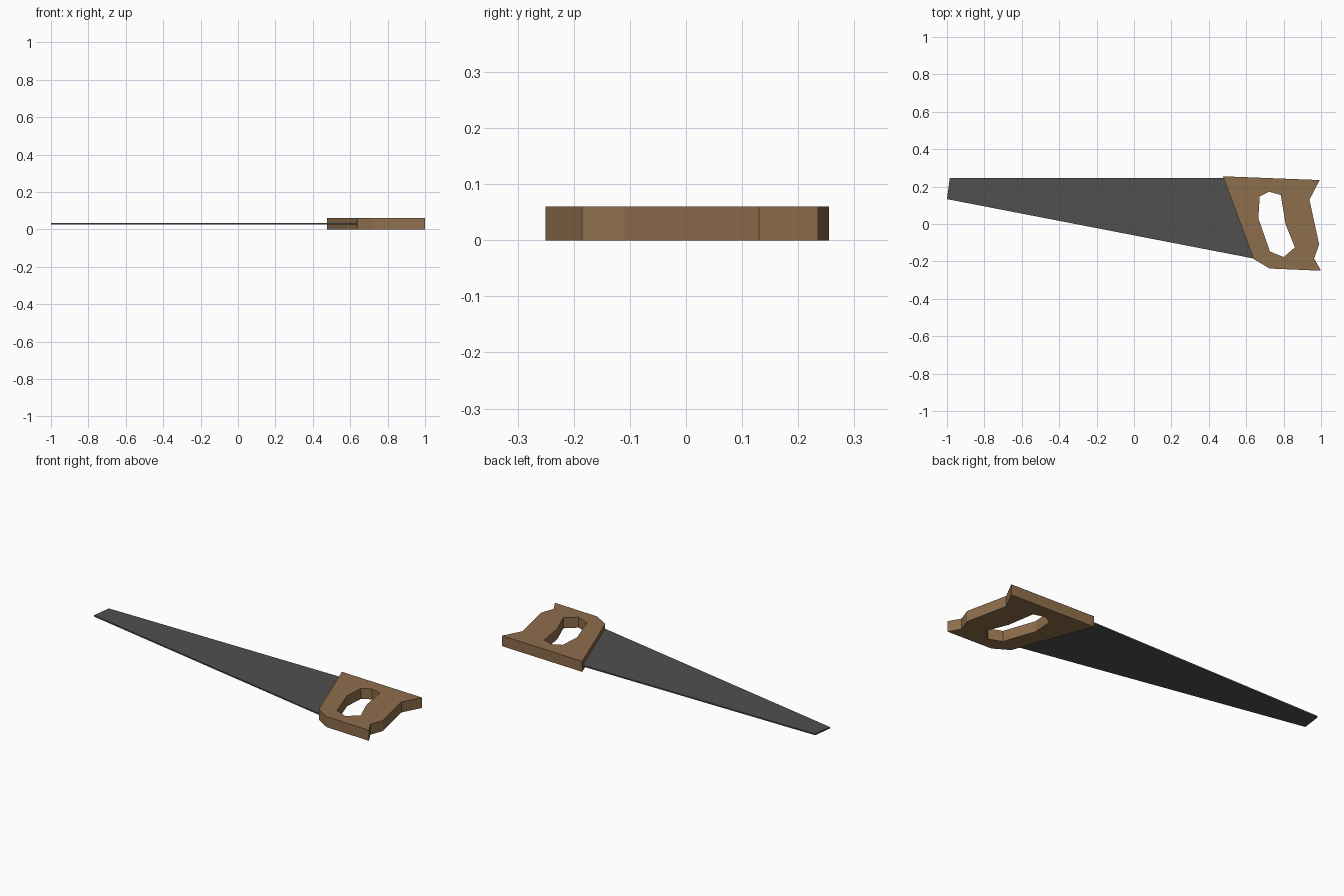
import bpy
import bmesh
from mathutils import Vector

cube = bpy.data.objects.get("Cube")
if cube:
    bpy.data.objects.remove(cube, do_unlink=True)


def make_material(name, color):
    mat = bpy.data.materials.new(name)
    mat.use_nodes = True
    mat.diffuse_color = color
    mat.node_tree.nodes["Principled BSDF"].inputs["Base Color"].default_value = color
    return mat


def make_plate(name, loops, bottom, top, mat):
    """Extrude a flat outline, with optional holes, between two heights."""
    bm = bmesh.new()
    edges = []
    for loop in loops:
        verts = [bm.verts.new((x, y, bottom)) for x, y in loop]
        edges += [bm.edges.new((v, verts[i - 1])) for i, v in enumerate(verts)]
    bmesh.ops.triangle_fill(bm, edges=edges, use_beauty=True, normal=(0, 0, 1))
    result = bmesh.ops.extrude_face_region(bm, geom=bm.faces[:], use_keep_orig=True)
    raised = [g for g in result["geom"] if isinstance(g, bmesh.types.BMVert)]
    bmesh.ops.translate(bm, verts=raised, vec=Vector((0, 0, top - bottom)))
    bmesh.ops.recalc_face_normals(bm, faces=bm.faces[:])
    # Merge the flat triangles back into clean faces
    bmesh.ops.dissolve_limit(bm, angle_limit=0.01, verts=bm.verts[:], edges=bm.edges[:])
    mesh = bpy.data.meshes.new(name)
    bm.to_mesh(mesh)
    bm.free()
    mesh.materials.append(mat)
    obj = bpy.data.objects.new(name, mesh)
    bpy.context.collection.objects.link(obj)
    return obj


wood = make_material("brown wood", (0.27, 0.155, 0.072, 1))
steel = make_material("dark steel", (0.08, 0.08, 0.08, 1))

# Wooden handle with its grip opening
outline = [(0.475, 0.255), (0.993, 0.235), (0.938, 0.13), (0.99, -0.11),
           (0.963, -0.185), (1.0, -0.25), (0.725, -0.238), (0.64, -0.187)]
grip_hole = [(0.672, 0.147), (0.722, 0.173), (0.785, 0.155), (0.81, 0.0),
             (0.86, -0.125), (0.8, -0.177), (0.727, -0.147), (0.665, 0.03)]
make_plate("handle", [outline, grip_hole], 0, 0.06, wood)

# Tapered blade, its heel set into the handle
blade = [(-0.985, 0.245), (-1.0, 0.133), (0.642, -0.185), (0.482, 0.245)]
make_plate("blade", [blade], 0.026, 0.034, steel)
